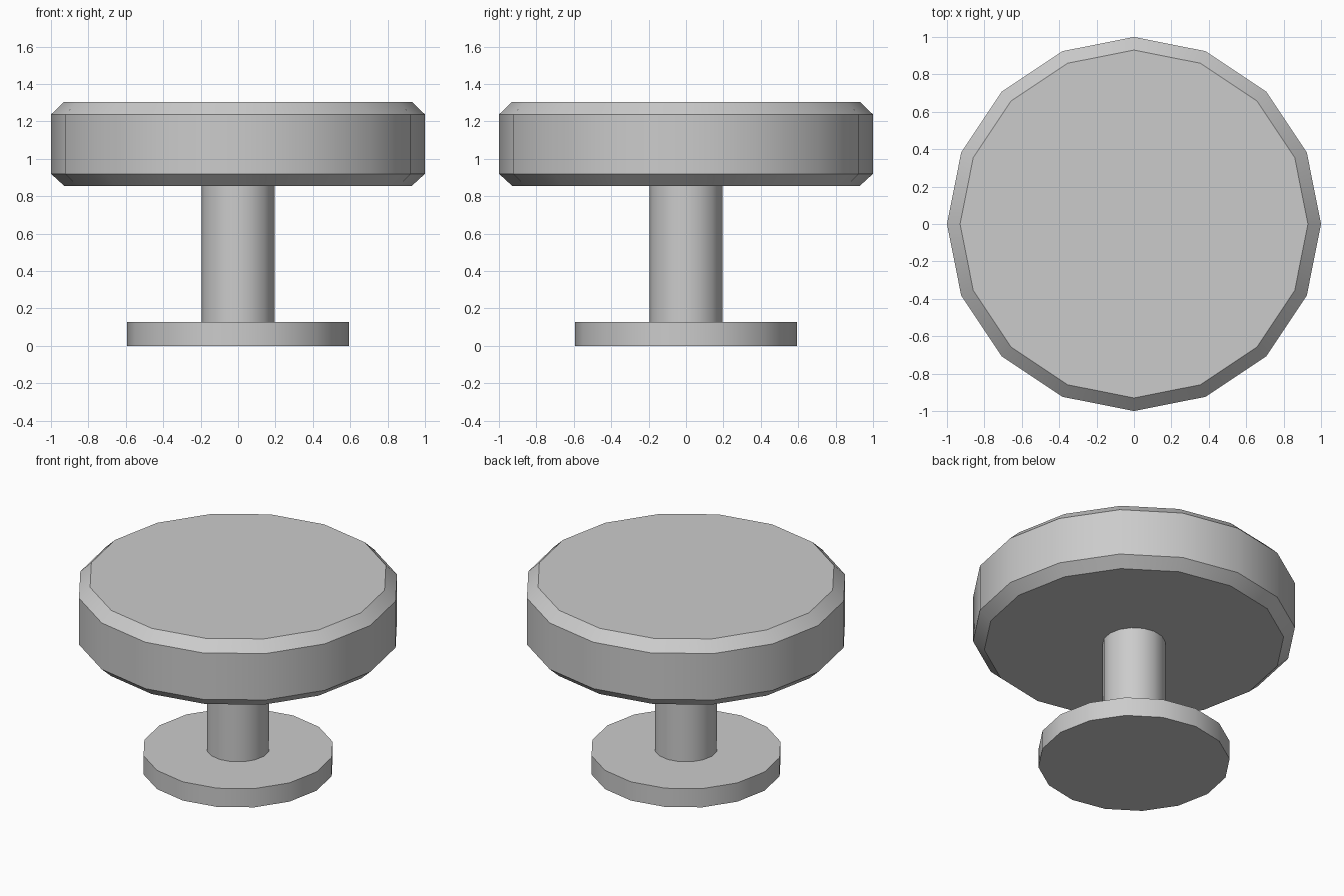
import bpy, bmesh, math

if "Cube" in bpy.data.objects:
    bpy.data.objects.remove(bpy.data.objects["Cube"])

SIDES = 16


def turned_part(name, profile):
    """Closed solid from (radius, z) rings listed bottom to top."""
    bm = bmesh.new()
    rings = []
    for r, z in profile:
        rings.append([bm.verts.new((r * math.cos(2 * math.pi * i / SIDES),
                                    r * math.sin(2 * math.pi * i / SIDES), z))
                      for i in range(SIDES)])
    for low, high in zip(rings, rings[1:]):
        for i in range(SIDES):
            j = (i + 1) % SIDES
            bm.faces.new((low[i], low[j], high[j], high[i]))
    bm.faces.new(rings[0][::-1])
    bm.faces.new(rings[-1])
    mesh = bpy.data.meshes.new(name)
    bm.to_mesh(mesh)
    bm.free()
    # smooth round the sides, crisp at rims and chamfers
    mesh.shade_smooth()
    mesh.set_sharp_from_angle(angle=math.radians(30))
    obj = bpy.data.objects.new(name, mesh)
    bpy.context.collection.objects.link(obj)
    return obj


# Flat foot
turned_part("base", [(0.594, 0), (0.594, 0.128)])

# Central post
turned_part("stem", [(0.195, 0.128), (0.195, 0.856)])

# Thick round top with chamfered rims
turned_part("seat", [(0.93, 0.856), (1.0, 0.92), (1.0, 1.237), (0.93, 1.305)])
